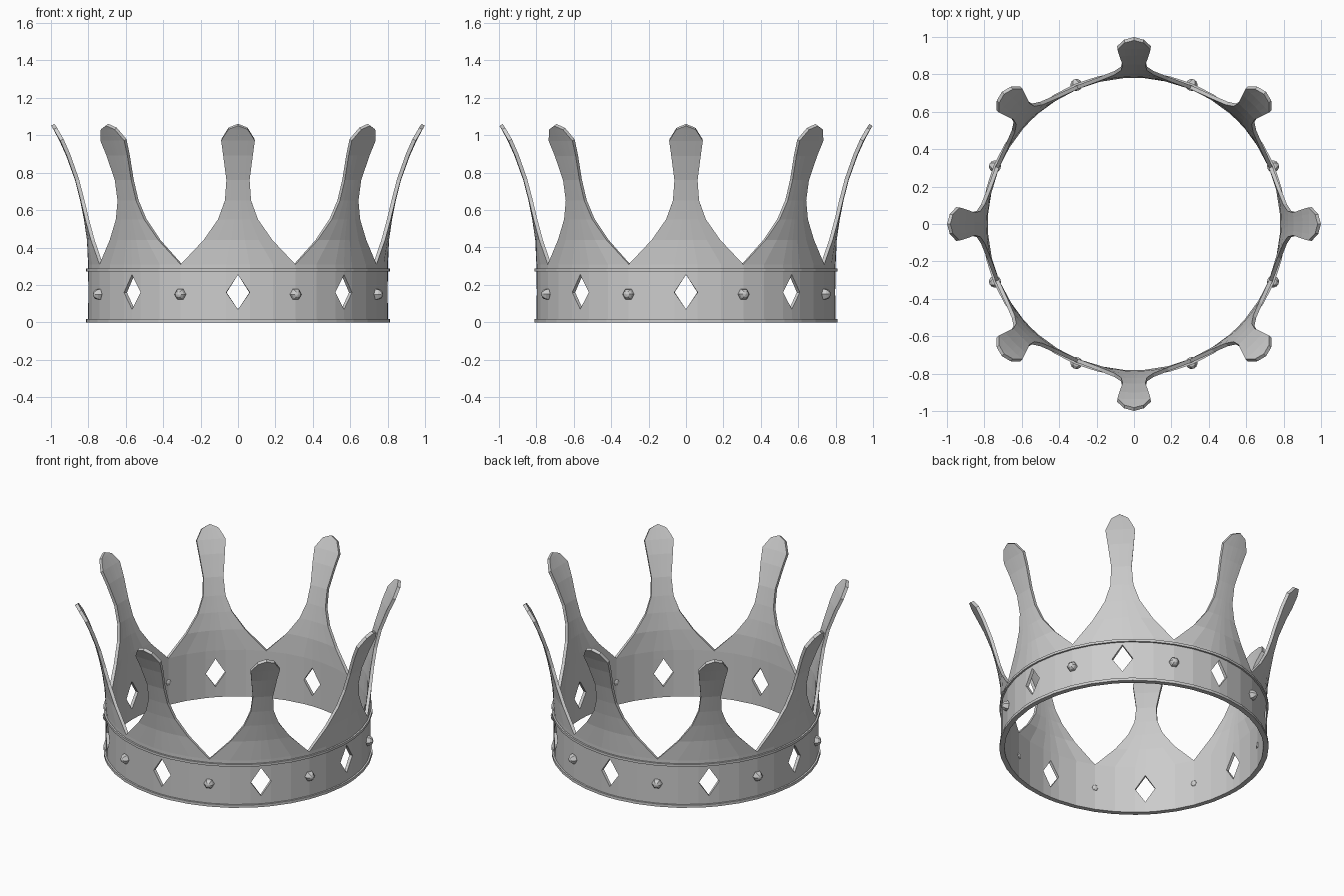
import bpy, bmesh
from math import sin, cos, pi, radians
from mathutils import Matrix

if "Cube" in bpy.data.objects:
    bpy.data.objects.remove(bpy.data.objects["Cube"])

STEP = pi / 4          # eight repeated segments
HALF = STEP / 2


def finish(bm, name):
    bmesh.ops.remove_doubles(bm, verts=bm.verts, dist=0.0005)
    bmesh.ops.recalc_face_normals(bm, faces=bm.faces)
    me = bpy.data.meshes.new(name)
    bm.to_mesh(me)
    bm.free()
    ob = bpy.data.objects.new(name, me)
    bpy.context.collection.objects.link(ob)
    return ob


# Wall rows: height, radius, half width (None = full segment)
rows = [(0.0, 0.80, None), (0.07, 0.80, None), (0.16, 0.80, None),
        (0.255, 0.80, None), (0.285, 0.80, None), (0.31, 0.80, None),
        (0.44, 0.806, 0.185), (0.55, 0.822, 0.107), (0.65, 0.842, 0.07),
        (0.76, 0.87, 0.062), (0.89, 0.917, 0.079), (0.97, 0.953, 0.09),
        (1.03, 0.985, 0.052), (1.05, 0.997, 0.0)]
cols = [0.0, 0.2, 0.6, 1.0]

# Crown wall: band with diamond openings, rising into eight flared prongs
bm = bmesh.new()
for k in range(8):
    for side in (1, -1):
        grid = []
        for z, r, w in rows:
            half = HALF if w is None else w / r
            line = []
            for c in cols:
                a = k * STEP + side * c * half
                line.append(bm.verts.new((r * cos(a), r * sin(a), z)))
            grid.append(line)
        for i in range(len(rows) - 1):
            for j in range(len(cols) - 1):
                a, b = grid[i][j], grid[i][j + 1]
                c, d = grid[i + 1][j + 1], grid[i + 1][j]
                f = [a, b, c, d]
                if j == 0 and i == 1:      # lower half of opening
                    f = [a, b, c]
                elif j == 0 and i == 2:    # upper half of opening
                    f = [b, c, d]
                if side < 0:
                    f.reverse()
                bm.faces.new(f)
# collapse the tip row and join the segments
bmesh.ops.remove_doubles(bm, verts=bm.verts, dist=0.0005)
wall = finish(bm, "crown_wall")
# make normals face outwards before thickening inwards
f = wall.data.polygons[0]
if f.normal.x * f.center.x + f.normal.y * f.center.y < 0:
    wall.data.flip_normals()
mod = wall.modifiers.new("thickness", 'SOLIDIFY')
mod.thickness = 0.02
mod.offset = -1


# Raised rims above and below the band
def rim(name, z0, z1, r0=0.79, r1=0.811):
    bm = bmesh.new()
    rings = []
    for k in range(8):
        for c in (-0.6, -0.2, 0.0, 0.2, 0.6, 1.0):
            a = k * STEP + c * HALF
            rings.append([bm.verts.new((r * cos(a), r * sin(a), z))
                          for r, z in ((r0, z0), (r1, z0), (r1, z1), (r0, z1))])
    n = len(rings)
    for i in range(n):
        p, q = rings[i], rings[(i + 1) % n]
        for j in range(4):
            bm.faces.new((p[j], q[j], q[(j + 1) % 4], p[(j + 1) % 4]))
    return finish(bm, name)


rim("bottom_rim", 0.0, 0.018)
rim("top_rim", 0.272, 0.288)

# Faceted studs between the openings
bm = bmesh.new()
for k in range(8):
    a = k * STEP + HALF
    m = (Matrix.Rotation(a, 4, 'Z') @ Matrix.Translation((0.803, 0, 0.15))
         @ Matrix.Rotation(radians(90), 4, 'Y'))
    bmesh.ops.create_uvsphere(bm, u_segments=6, v_segments=6, radius=0.032, matrix=m)
finish(bm, "band_studs")
